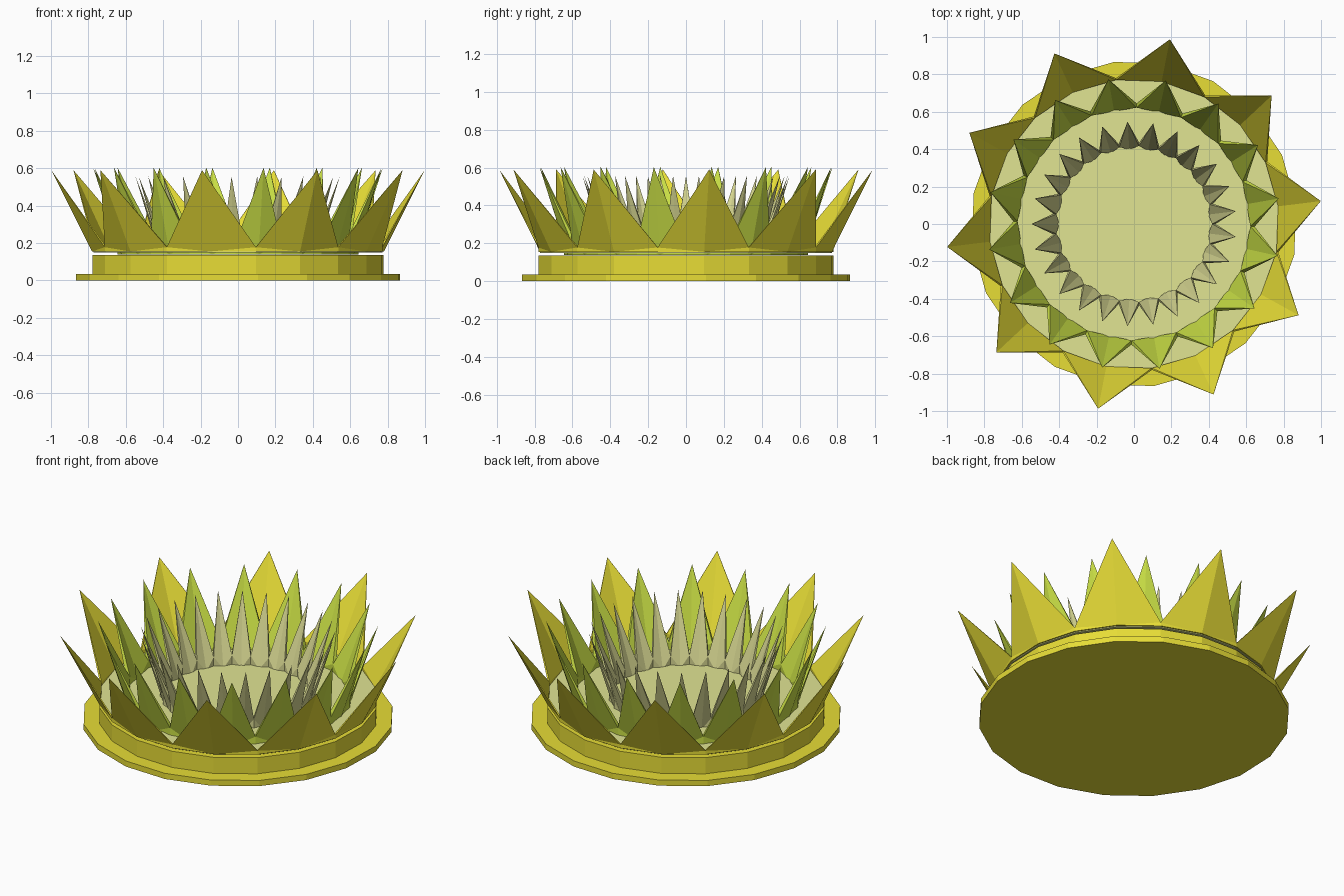
import bpy, bmesh, math

if "Cube" in bpy.data.objects:
    bpy.data.objects.remove(bpy.data.objects["Cube"])


def material(name, rgb):
    m = bpy.data.materials.new(name)
    m.diffuse_color = (*rgb, 1)
    m.use_nodes = True
    m.node_tree.nodes["Principled BSDF"].inputs["Base Color"].default_value = m.diffuse_color
    return m


YELLOW = material("olive yellow", (0.82, 0.74, 0.038))
GREEN = material("leaf green", (0.59, 0.74, 0.06))
PALE = material("pale sage", (0.75, 0.78, 0.29))
GREY = material("grey sage", (0.67, 0.67, 0.28))


def polar(r, deg, z):
    a = math.radians(deg)
    return (r * math.cos(a), r * math.sin(a), z)


def finish(name, bm, mat):
    bmesh.ops.recalc_face_normals(bm, faces=bm.faces)
    me = bpy.data.meshes.new(name)
    bm.to_mesh(me)
    bm.free()
    me.materials.append(mat)
    ob = bpy.data.objects.new(name, me)
    bpy.context.collection.objects.link(ob)
    return ob


def disc(name, r, z0, z1, mat, sides=20, phase=7):
    bm = bmesh.new()
    step = 360 / sides
    lo = [bm.verts.new(polar(r, phase + step * i, z0)) for i in range(sides)]
    hi = [bm.verts.new(polar(r, phase + step * i, z1)) for i in range(sides)]
    bm.faces.new(lo[::-1])
    bm.faces.new(hi)
    for i in range(sides):
        j = (i + 1) % sides
        bm.faces.new((lo[i], lo[j], hi[j], hi[i]))
    return finish(name, bm, mat)


def petal_ring(name, count, phase, z0, inner, outer, valley_z, tip, mat):
    """Closed ring of wedge petals; inner and outer are (mid radius, valley radius)."""
    bm = bmesh.new()
    step = 360 / count

    def ring(r, z, turn=0.0):
        return [bm.verts.new(polar(r, phase + (i + turn) * step, z)) for i in range(count)]

    top = ring(*tip)
    shells = []
    for r_mid, r_val in (inner, outer):
        mid, low, val = ring(r_mid, z0), ring(r_val, z0, 0.5), ring(r_val, valley_z, 0.5)
        for i in range(count):
            j = (i + 1) % count
            for face in ((mid[i], val[i], top[i]), (mid[j], top[j], val[i]),
                         (mid[i], low[i], val[i]), (low[i], mid[j], val[i])):
                bm.faces.new(face)
        shells.append((mid, low, val))
    (m0, l0, v0), (m1, l1, v1) = shells
    # Petal edges and underside join the two shells
    for i in range(count):
        j = (i + 1) % count
        bm.faces.new((v0[i], v1[i], top[i]))
        bm.faces.new((v1[i], v0[i], top[j]))
        bm.faces.new((m0[i], l0[i], l1[i], m1[i]))
        bm.faces.new((l0[i], m0[j], m1[j], l1[i]))
    return finish(name, bm, mat)


# Stepped base and the pale floor held just above it
disc("base_flange", 0.873, 0.0, 0.035, YELLOW)
disc("base_drum", 0.785, 0.035, 0.135, YELLOW)
disc("flower_floor", 0.778, 0.150, 0.155, PALE)

# Three rings of pointed petals
petal_ring("outer_petals", 10, 7, 0.155, (0.776, 0.776), (0.786, 0.786), 0.178, (1.006, 0.59), YELLOW)
petal_ring("middle_petals", 16, 10, 0.138, (0.612, 0.622), (0.634, 0.645), 0.20, (0.786, 0.603), GREEN)
petal_ring("inner_petals", 25, 7.2, 0.138, (0.40, 0.418), (0.422, 0.436), 0.21, (0.548, 0.556), GREY)
